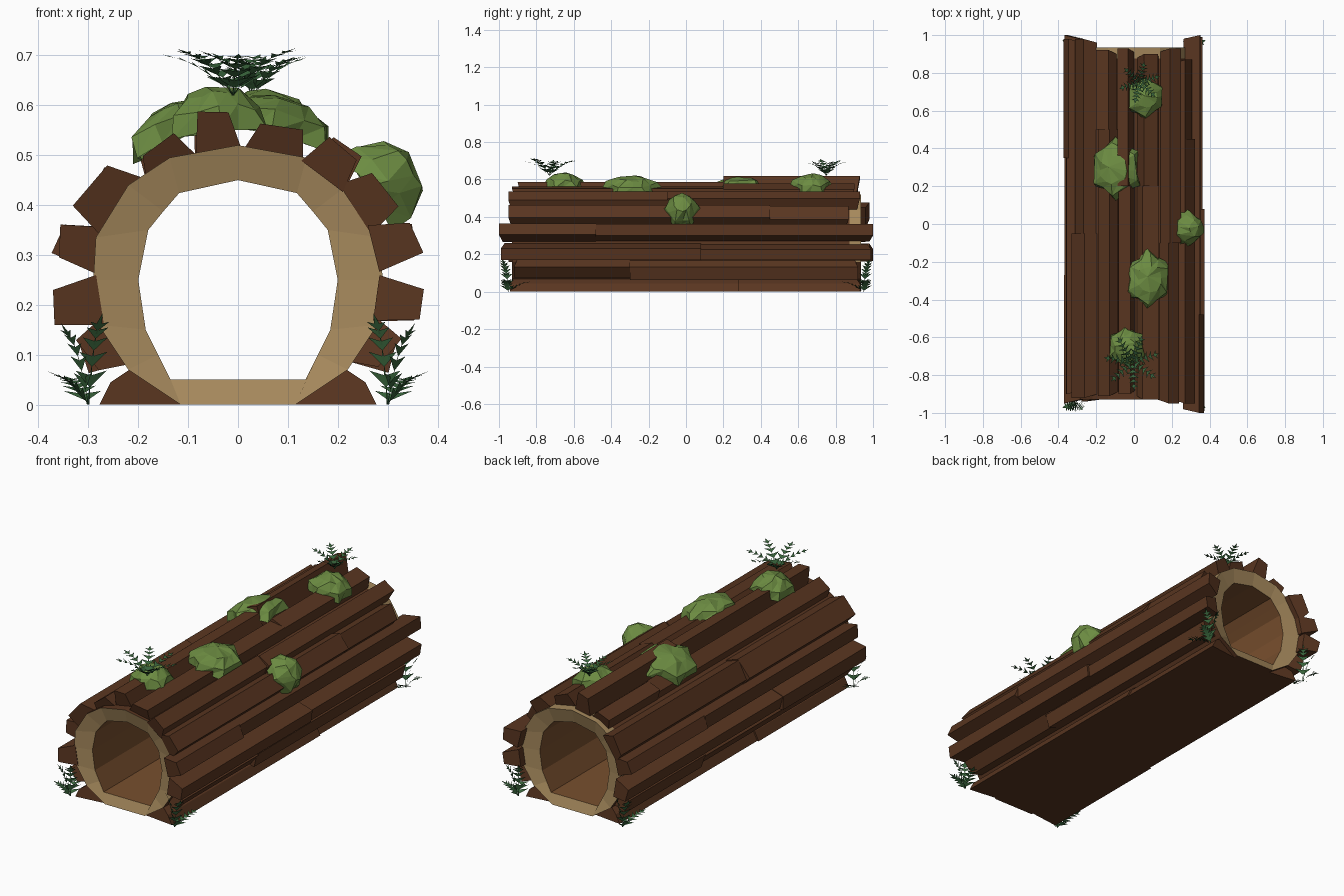
import bpy, bmesh, math, random
from mathutils import Vector

random.seed(4)
cube = bpy.data.objects.get("Cube")
if cube:
    bpy.data.objects.remove(cube, do_unlink=True)


def material(name, colour):
    m = bpy.data.materials.new(name)
    m.use_nodes = True
    m.diffuse_color = (*colour, 1)
    bsdf = next(n for n in m.node_tree.nodes if n.type == 'BSDF_PRINCIPLED')
    bsdf.inputs["Base Color"].default_value = (*colour, 1)
    bsdf.inputs["Roughness"].default_value = 0.9
    return m


bark = material("bark_brown", (0.1, 0.036, 0.0145))
wood = material("cut_wood_tan", (0.38, 0.25, 0.108))
inner_wood = material("inner_wood_brown", (0.188, 0.078, 0.027))
moss_green = material("moss_green", (0.15, 0.262, 0.054))
fern_green = material("fern_dark_green", (0.038, 0.122, 0.042))


def finish(name, bm, mats, fix_normals=True):
    if fix_normals:
        bmesh.ops.recalc_face_normals(bm, faces=bm.faces)
    mesh = bpy.data.meshes.new(name)
    bm.to_mesh(mesh)
    bm.free()
    for m in mats:
        mesh.materials.append(m)
    ob = bpy.data.objects.new(name, mesh)
    bpy.context.collection.objects.link(ob)
    return ob


# Hollow core: half profiles mirrored, then lofted inside and out
def mirrored(half):
    return half + [(-x, z) for x, z in reversed(half) if x > 0]


inner = mirrored([(0, .45), (.118, .424), (.15, .387), (.18, .35),
                  (.2, .25), (.185, .15), (.16, .1), (.135, .05)])
outer = mirrored([(0, .52), (.137, .495), (.22, .44), (.285, .335),
                  (.29, .25), (.28, .16), (.22, .07), (.115, 0)])
bm = bmesh.new()
stations = [(inner, -.91), (outer, -.93), (outer, .875), (outer, .935), (inner, .915)]
rings = [[bm.verts.new((x, y, z)) for x, z in prof] for prof, y in stations]
strip_mats = [0, 1, 0, 0, 2]
count = len(inner)
for s, mat in enumerate(strip_mats):
    a, b = rings[s], rings[(s + 1) % len(rings)]
    for i in range(count):
        j = (i + 1) % count
        face = bm.faces.new((a[i], a[j], b[j], b[i]))
        # the bare back edge is tan only above the ground
        low = s == 2 and min(a[i].co.z, a[j].co.z) < .1
        face.material_index = 1 if low else mat
finish("hollow_core", bm, [wood, bark, inner_wood])


# Log surface point and outward direction at an angle
def around(angle, lift=0.0):
    a = math.radians(angle)
    out = Vector((math.cos(a), 0, math.sin(a)))
    return Vector((.29 * out.x, 0, .25 + .27 * out.z)) + out * lift, out


# Bark ridges: tapered bars, each made of two pieces meeting at a seam
def section(angle, half, height, lean):
    foot, out = around(angle)
    side = Vector((-out.z, 0, out.x))
    return [foot + side * across + out * up for across, up in (
        (-half - .01, -.01), (half + .01, -.01),
        (half * .85, height - lean), (-half * .85, height + lean))]


def bark_piece(bm, corners, y0, y1):
    ends = []
    for y, sign in ((y0, -1), (y1, 1)):
        # at the log ends the foot stays behind the overhanging crest
        inset = .02 if abs(y) > .85 else 0
        ends.append([bm.verts.new((p.x, y - sign * (inset if k < 2 else 0), max(p.z, 0)))
                     for k, p in enumerate(corners)])
    a, b = ends
    bm.faces.new(a)
    bm.faces.new(b)
    for i in range(4):
        j = (i + 1) % 4
        bm.faces.new((a[i], a[j], b[j], b[i]))


# angle, front end, seam, back end, half width, height, lean, height step
ridges = [
    (-27, -.92, -.3, .92, .042, .052, -.008, .008),
    (-8, -.99, .08, .99, .036, .082, 0, -.01),
    (14, -1, -.48, 1, .038, .079, .006, -.008),
    (33, -.95, .45, .87, .05, .062, .004, -.01),
    (53, -.95, -.1, .93, .042, .06, -.002, .008),
    (75, -.93, .2, .9, .05, .048, .005, .006),
    (98, -.9, .2, .93, .036, .07, -.005, .024),
    (119, -.91, .5, .92, .045, .04, .005, .01),
    (146, -.92, -.05, .98, .062, .068, -.006, -.01),
    (167, -.9, .35, .98, .038, .077, .006, .004),
    (189, -.95, -.27, 1, .041, .084, -.004, -.01),
    (208, -.92, .3, .93, .044, .052, .006, .008)]
bm = bmesh.new()
for angle, y0, seam, y1, half, height, lean, step in ridges:
    bark_piece(bm, section(angle, half, height, lean), y0, seam)
    turn = random.uniform(-1, 1)
    bark_piece(bm, section(angle + turn, half * .95, height + step, -lean), seam, y1)
finish("bark_ridges", bm, [bark])

# Flat-bottomed wedges that rest on the ground along both sides
bm = bmesh.new()
for side, seam in ((1, .28), (-1, -.2)):
    for y0, y1, shrink in ((-.94, seam, 1), (seam, .93, .97)):
        wedge = [Vector((side * x * shrink, 0, z * shrink)) for x, z in
                 ((.11, 0), (.21, .075), (.255, .045), (.278, 0))]
        bark_piece(bm, wedge, y0, y1)
finish("ground_wedges", bm, [bark])


# Moss: faceted caps draped over the bark with a ragged rim
def moss(name, angle, y, half_angle, half_len, rise):
    bm = bmesh.new()
    n = 12

    def point(turn, reach, lift):
        p, _ = around(angle + half_angle * reach * math.cos(turn), lift)
        p.y = y + half_len * reach * math.sin(turn)
        return bm.verts.new(p)

    top = point(0.6, .15, .077 + rise)
    loops = []
    for reach, lift, ragged in ((.5, .073 + rise * .8, 0), (.88, .077, .06), (1.03, .035, .13)):
        loops.append([point(math.tau * (i + random.uniform(-.2, .2)) / n,
                            reach + (ragged if i % 2 else -ragged) + random.uniform(-.05, .05),
                            lift + random.uniform(-.006, .006)) for i in range(n)])
    for i in range(n):
        j = (i + 1) % n
        bm.faces.new((top, loops[0][i], loops[0][j]))
        for a, b in zip(loops, loops[1:]):
            bm.faces.new((a[i], b[i], b[j]))
            bm.faces.new((a[i], b[j], a[j]))
    finish(name, bm, [moss_green])


moss("moss_back", 80, .67, 17, .105, .04)
moss("moss_upper_right", 107, .29, 22, .145, .03)
moss("moss_side", 36, -.02, 17, .095, .068)
moss("moss_upper_left", 77, -.29, 20, .14, .03)
moss("moss_front", 97, -.65, 16, .105, .045)


# Ferns: arching fronds of paired triangular leaflets
def frond(bm, base, reach, rise, leaf):
    reach = Vector((*reach, 0))
    side = Vector((-reach.y, reach.x, 0)).normalized()

    def path(t):
        return base + reach * t + Vector((0, 0, rise * (1.7 * t - .7 * t * t)))

    steps = 5
    for k in range(1, steps + 1):
        q, p = path((k - 1) / steps), path(k / steps)
        along = (p - q).normalized()
        size = leaf * (1.15 - .5 * k / steps)
        bm.faces.new([bm.verts.new(v) for v in (q - side * .003, q + side * .003, p)])
        for s in (-1, 1):
            tip = p + side * s * size + along * size * .5
            tip.z = max(tip.z, 0)
            bm.faces.new([bm.verts.new(v) for v in
                          (p - along * size * .35, p + along * size * .25, tip)][::s])
    bm.faces.new([bm.verts.new(v) for v in
                  (p - side * leaf * .25, p + side * leaf * .25, p + along * leaf * .8)])


def fern(name, base, fronds, leaf):
    bm = bmesh.new()
    for dx, dy, rise in fronds:
        frond(bm, Vector(base), (dx, dy), rise, leaf)
    finish(name, bm, [fern_green], False)


def crown(radius, n, rise):
    return [(radius * math.cos(math.tau * i / n + .3), radius * math.sin(math.tau * i / n + .3),
             rise * random.uniform(.75, 1)) for i in range(n)]


fern("fern_top_front", (-.01, -.73, .62), crown(.125, 7, .095), .036)
fern("fern_top_back", (.03, .75, .62), crown(.09, 6, .082), .033)
for label_y, sy in (("front", -1), ("back", 1)):
    for label_x, sx in (("left", 1), ("right", -1)):
        fern("fern_ground_" + label_y + "_" + label_x, (sx * .3, sy * .95, 0),
             [(sx * .04, sy * .02, .14), (sx * -.02, sy * .025, .155),
              (sx * .055, sy * .015, .055), (sx * .035, sy * -.1, .05)], .038)
